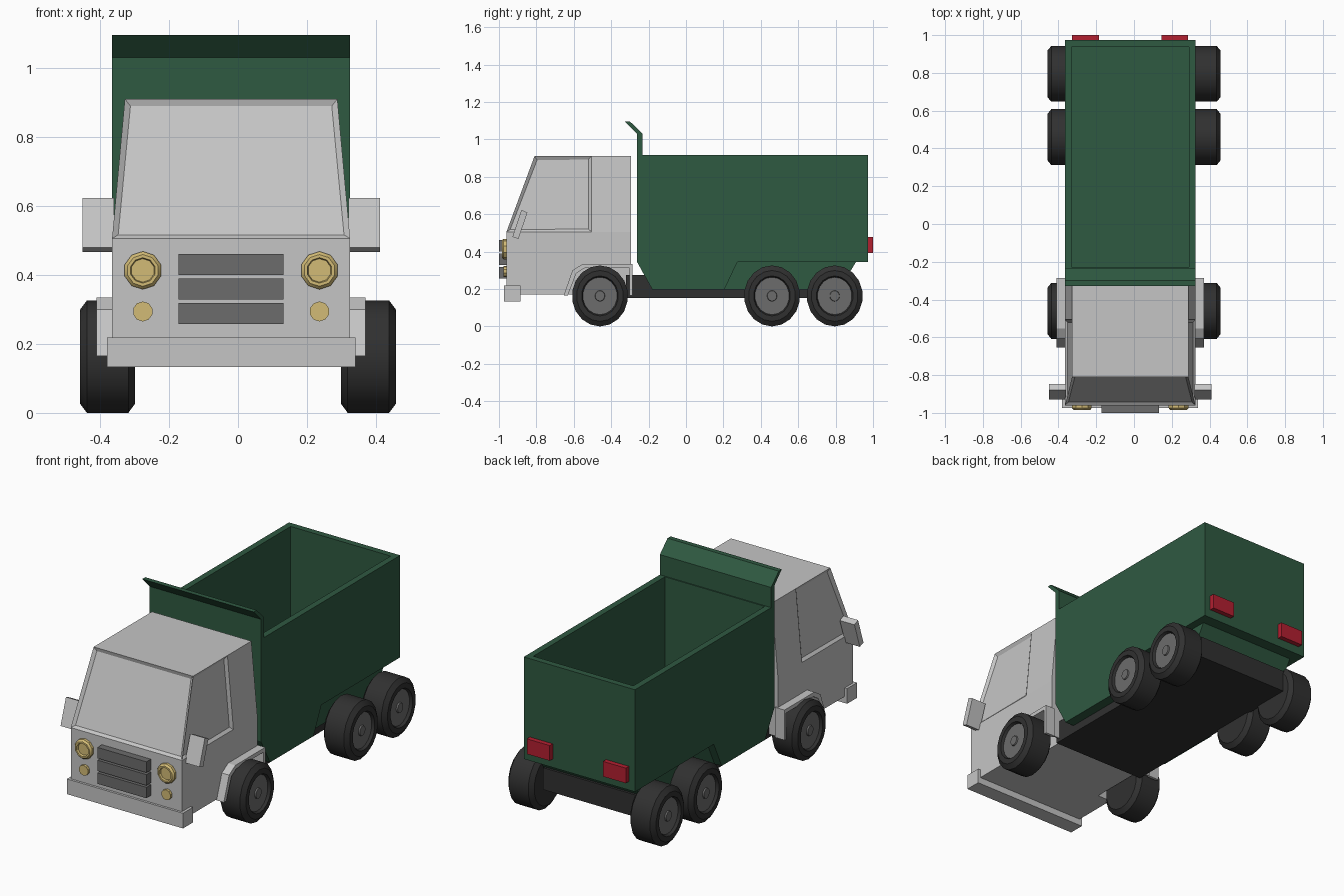
import bpy, bmesh, math
from mathutils import Matrix, Vector

if "Cube" in bpy.data.objects:
    bpy.data.objects.remove(bpy.data.objects["Cube"])

MID = -0.02   # centre line of the body
HALF = 0.345  # half width of the body


def material(name, rgb):
    mat = bpy.data.materials.new(name)
    mat.use_nodes = True
    colour = (*rgb, 1)
    mat.diffuse_color = colour
    mat.node_tree.nodes["Principled BSDF"].inputs["Base Color"].default_value = colour
    return mat


GREY = material("light grey paint", (0.56, 0.56, 0.56))
GREEN = material("dark green paint", (0.028, 0.10, 0.053))
RUBBER = material("black rubber", (0.03, 0.03, 0.03))
METAL = material("mid grey metal", (0.15, 0.15, 0.15))
YELLOW = material("lamp yellow", (0.65, 0.50, 0.18))
RED = material("lamp red", (0.45, 0.014, 0.03))


def finish(bm, name, *mats):
    bmesh.ops.recalc_face_normals(bm, faces=bm.faces)
    mesh = bpy.data.meshes.new(name)
    bm.to_mesh(mesh)
    bm.free()
    for mat in mats:
        mesh.materials.append(mat)
    obj = bpy.data.objects.new(name, mesh)
    bpy.context.collection.objects.link(obj)
    return obj


def select(obj):
    bpy.ops.object.select_all(action="DESELECT")
    obj.select_set(True)
    bpy.context.view_layer.objects.active = obj


def extrude(name, profile, x0, x1, mat):
    """Side profile of (y, z) points pulled across from x0 to x1."""
    bm = bmesh.new()
    face = bm.faces.new([bm.verts.new((x0, y, z)) for y, z in profile])
    new = bmesh.ops.extrude_face_region(bm, geom=[face])["geom"]
    verts = [v for v in new if isinstance(v, bmesh.types.BMVert)]
    bmesh.ops.translate(bm, verts=verts, vec=(x1 - x0, 0, 0))
    return finish(bm, name, mat)


def box(name, x0, x1, y0, y1, z0, z1, mat):
    return extrude(name, [(y0, z0), (y1, z0), (y1, z1), (y0, z1)], x0, x1, mat)


def lathe(name, profile, sides, matrix, mats, rule=None):
    """Turn (x, radius) points round the x axis, then place with a matrix."""
    bm = bmesh.new()
    rings = []
    for x, r in profile:
        rings.append([bm.verts.new((x, r * math.sin(a), r * math.cos(a)))
                      for a in (math.tau * i / sides for i in range(sides))])
    for k in range(len(rings) - 1):
        for i in range(sides):
            j = (i + 1) % sides
            f = bm.faces.new((rings[k][i], rings[k][j], rings[k + 1][j], rings[k + 1][i]))
            f.material_index = rule(k) if rule else 0
    bm.faces.new(rings[0])
    bm.faces.new(rings[-1]).material_index = rule(len(rings)) if rule else 0
    bmesh.ops.transform(bm, matrix=matrix, verts=bm.verts)
    obj = finish(bm, name, *mats)
    select(obj)
    bpy.ops.object.shade_smooth_by_angle(angle=math.radians(28))
    return obj


def cut(obj, cutter):
    mod = obj.modifiers.new("cut", "BOOLEAN")
    mod.operation, mod.solver, mod.object = "DIFFERENCE", "EXACT", cutter
    select(obj)
    bpy.ops.object.modifier_apply(modifier=mod.name)
    bpy.data.objects.remove(cutter)


# Cab: three stacked outlines, with recessed windscreen and side windows
bm = bmesh.new()
rings = []
for z, half, front, pillar in ((0.17, HALF, -0.96, -0.505), (0.505, HALF, -0.96, -0.505),
                               (0.91, 0.308, -0.81, -0.505)):
    left = [(half, front), (half, pillar), (half, -0.293)]
    outline = left + [(-x, y) for x, y in reversed(left)]
    rings.append([bm.verts.new((MID + x, y, z)) for x, y in outline])
windows = []
for level in (0, 1):
    for i in range(6):
        j = (i + 1) % 6
        f = bm.faces.new((rings[level][i], rings[level][j], rings[level + 1][j], rings[level + 1][i]))
        if level and i in (0, 4, 5):
            windows.append(f)
bm.faces.new(rings[0])
bm.faces.new(rings[2])
bmesh.ops.recalc_face_normals(bm, faces=bm.faces)
for f in windows:
    bmesh.ops.inset_individual(bm, faces=[f], thickness=0.024, depth=-0.012)
cab = finish(bm, "cab", GREY)

# Front wheel wells and fenders
inner = [(-0.632, 0.165), (-0.586, 0.285), (-0.542, 0.312), (-0.302, 0.312), (-0.302, 0.165)]
outer = [(-0.287, 0.165), (-0.287, 0.334), (-0.552, 0.334), (-0.607, 0.3), (-0.654, 0.165)]
well = [(-0.632, 0.1)] + inner + [(-0.302, 0.1)]
for side, label in ((1, "left"), (-1, "right")):
    cut(cab, extrude("well_cutter", well, MID + side * 0.26, MID + side * 0.5, GREY))
    extrude(label + "_fender", inner + outer, MID + side * 0.33, MID + side * 0.39, GREY)

# Bumper and grille
box("front_bumper", MID - 0.36, MID + 0.36, -0.973, -0.885, 0.133, 0.218, GREY)
for i in range(3):
    z = 0.257 + 0.0715 * i
    box(f"grille_bar_{i + 1}", MID - 0.152, MID + 0.152, -1.0, -0.95, z, z + 0.061, METAL)

# Lamps and mirrors
big_lamp = [(-0.01, 0.055), (0.015, 0.055), (0.025, 0.046), (0.025, 0.037), (0.014, 0.034)]
small_lamp = [(-0.01, 0.029), (0.015, 0.029)]
mirror = [(-0.88, 0.623), (-0.848, 0.609), (-0.896, 0.467), (-0.928, 0.479)]
face_front = Matrix.Rotation(-math.pi / 2, 4, "Z")
for side, label in ((1, "left"), (-1, "right")):
    x = MID + side * 0.256
    lathe(label + "_headlight", big_lamp, 10, Matrix.Translation((x, -0.96, 0.413)) @ face_front, [YELLOW])
    lathe(label + "_indicator", small_lamp, 10, Matrix.Translation((x, -0.96, 0.294)) @ face_front, [YELLOW])
    extrude(label + "_mirror", mirror, MID + side * 0.34, MID + side * 0.431, GREY)
    box(label + "_tail_light", MID + side * 0.165, MID + side * 0.307, 0.96, 1.0, 0.393, 0.478, RED)

# Chassis
box("chassis", MID - 0.29, MID + 0.29, -0.32, 0.88, 0.152, 0.275, RUBBER)

# Load bed: open box with a narrower belly between the rear wheels
bed_profile = [(-0.262, 0.917), (-0.262, 0.345), (-0.18, 0.197), (0.205, 0.197),
               (0.275, 0.345), (0.973, 0.345), (0.973, 0.917)]
bed = extrude("load_bed", bed_profile, MID - HALF, MID + HALF, GREEN)
cut(bed, box("bed_cutter", MID - 0.31, MID + 0.31, -0.227, 0.938, 0.36, 1.2, GREEN))
extrude("bed_belly", [(0.19, 0.197), (0.82, 0.197), (0.91, 0.347), (0.19, 0.347)],
        MID - 0.3, MID + 0.3, GREEN)

# Shield over the cab
extrude("cab_shield", [(-0.262, 0.91), (-0.233, 0.91), (-0.233, 1.03), (-0.3, 1.096),
                       (-0.327, 1.096), (-0.262, 1.03)], MID - HALF, MID + HALF, GREEN)

# Wheels: tyre, recessed rim and cap in one turned shape
wheel = [(0, 0.1), (0, 0.136), (0.02, 0.163), (0.14, 0.163), (0.16, 0.136),
         (0.16, 0.107), (0.145, 0.1), (0.145, 0.029), (0.153, 0.027)]
for name, y in (("front", -0.46), ("middle", 0.46), ("rear", 0.795)):
    for side, label in ((1, "left"), (-1, "right")):
        place = Matrix.Translation((side * 0.298, y, 0.163)) @ Matrix.Diagonal((side, 0.92, 1, 1))
        lathe(f"{name}_{label}_wheel", wheel, 18, place, [RUBBER, METAL], lambda k: int(k > 5))
